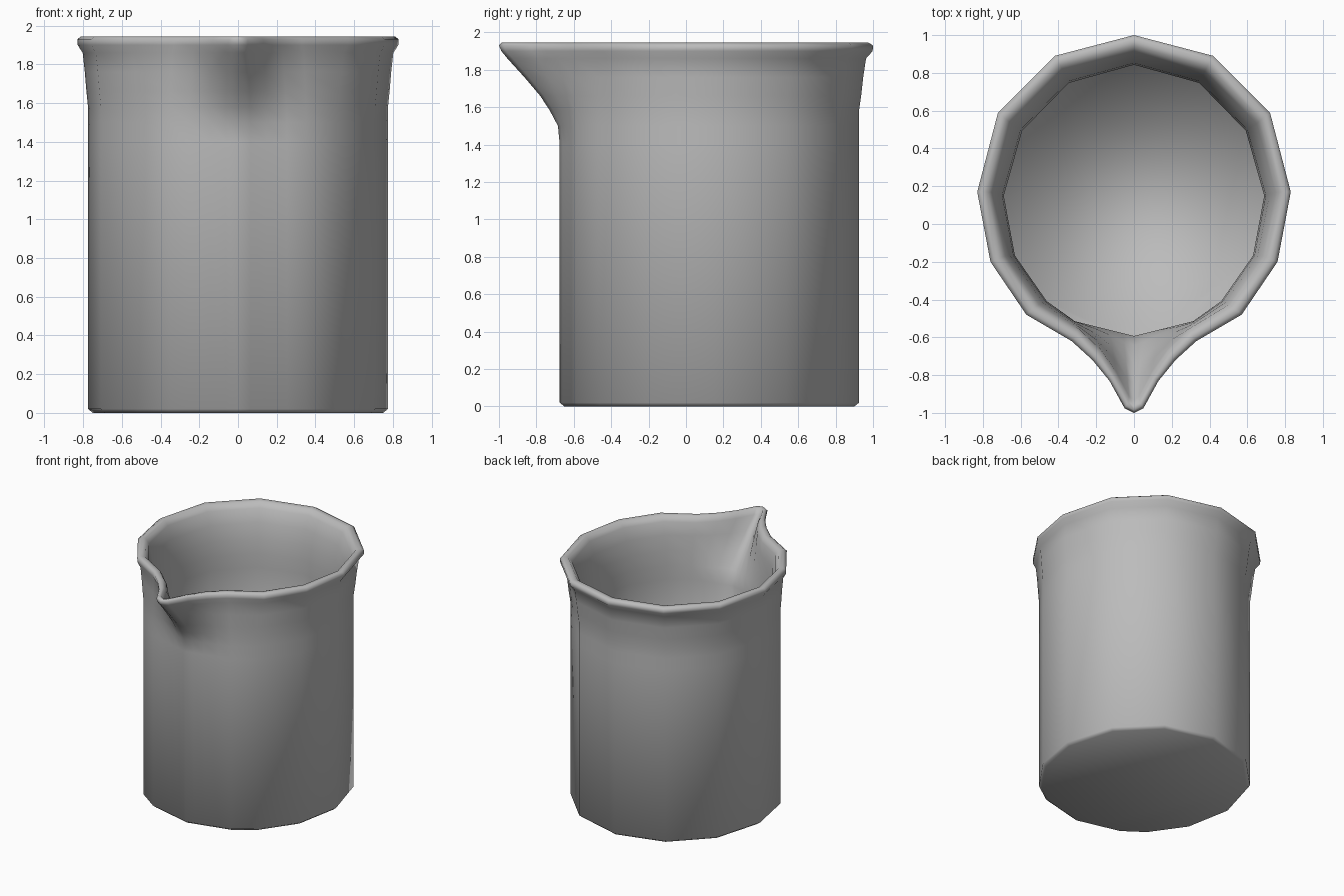
import bpy
import bmesh
from math import sin, cos, radians
from mathutils import Vector

if "Cube" in bpy.data.objects:
    bpy.data.objects.remove(bpy.data.objects["Cube"], do_unlink=True)

CENTRE_Y = 0.125

# Half outlines, running from the back round the left side to the spout tip
WALL_ANGLES = (90, 60, 31, 2, -24, -48, -63, -90)
SPOUT_STEPS = (0.28, 0.58, 0.82)
RIM = ((0, 1), (.42, .89), (.72, .59), (.83, .17), (.76, -.2), (.57, -.48),
       (.33, -.62), (.22, -.72), (.13, -.83), (.05, -.975), (0, -1))
LIP = ((0, .92), (.38, .82), (.66, .54), (.76, .17), (.69, -.17), (.51, -.43),
       (.29, -.56), (.17, -.68), (.09, -.8), (.025, -.93), (0, -.95))
# How strongly each column follows the spout instead of the plain flare
SPOUT_WEIGHT = (0, 0, 0, 0, 0, 0, .15, .5, .8, .95, 1)


def wall_outline(rx, ry):
    """Half outline of the round wall, with extra points on the spout facet."""
    points = [Vector((rx * cos(radians(a)), CENTRE_Y + ry * sin(radians(a))))
              for a in WALL_ANGLES]
    side, front = points[-2:]
    points[-1:] = [side.lerp(front, t) for t in SPOUT_STEPS] + [front]
    points[0].x = points[-1].x = 0
    return points


def blend(start, end, wall_f, spout_f):
    """Move one outline towards another, faster at the spout."""
    return [a.lerp(b, wall_f + (spout_f - wall_f) * s)
            for a, b, s in zip(start, end, SPOUT_WEIGHT)]


def add_ring(bm, half, z):
    """Mirror a half outline into a closed ring of vertices."""
    mirrored = [Vector((-p.x, p.y)) for p in reversed(half[1:-1])]
    return [bm.verts.new((p.x, p.y, z)) for p in half + mirrored]


outer = wall_outline(.775, .8)
inner = wall_outline(.69, .718)
base = wall_outline(.75, .775)
rim = [Vector(p) for p in RIM]
lip = [Vector(p) for p in LIP]

# Height, flare of the wall, flare of the spout
OUTER_STEPS = ((.02, 0, 0), (1.4, 0, 0), (1.5, 0, .03), (1.58, 0, .16),
               (1.66, .15, .32), (1.76, .3, .58), (1.86, .5, .86),
               (1.9, .97, .96), (1.93, 1, 1))
INNER_STEPS = ((1.9, .85, .95), (1.8, .4, .7), (1.68, .12, .42),
               (1.56, 0, .14), (1.45, 0, 0), (.06, 0, 0))

# Beaker: outside wall, rolled rim, inside wall and floor in one skin
bm = bmesh.new()
rings = [add_ring(bm, base, 0)]
rings += [add_ring(bm, blend(outer, rim, w, s), z) for z, w, s in OUTER_STEPS]
rings.append(add_ring(bm, blend(rim, lip, .3, .3), 1.945))
rings.append(add_ring(bm, blend(rim, lip, .75, .75), 1.94))
rings += [add_ring(bm, blend(inner, lip, w, s), z) for z, w, s in INNER_STEPS]

count = len(rings[0])
for low, high in zip(rings, rings[1:]):
    for i in range(count):
        j = (i + 1) % count
        bm.faces.new((low[i], low[j], high[j], high[i]))
bm.faces.new(rings[0])
bm.faces.new(rings[-1])
bmesh.ops.recalc_face_normals(bm, faces=bm.faces)
for face in bm.faces:
    face.smooth = True

mesh = bpy.data.meshes.new("beaker")
bm.to_mesh(mesh)
bm.free()
beaker = bpy.data.objects.new("beaker", mesh)
bpy.context.collection.objects.link(beaker)

# Plain grey finish
grey = bpy.data.materials.new("plain grey")
grey.use_nodes = True
colour = (.5, .5, .5, 1)
grey.diffuse_color = colour
grey.node_tree.nodes["Principled BSDF"].inputs["Base Color"].default_value = colour
mesh.materials.append(grey)
